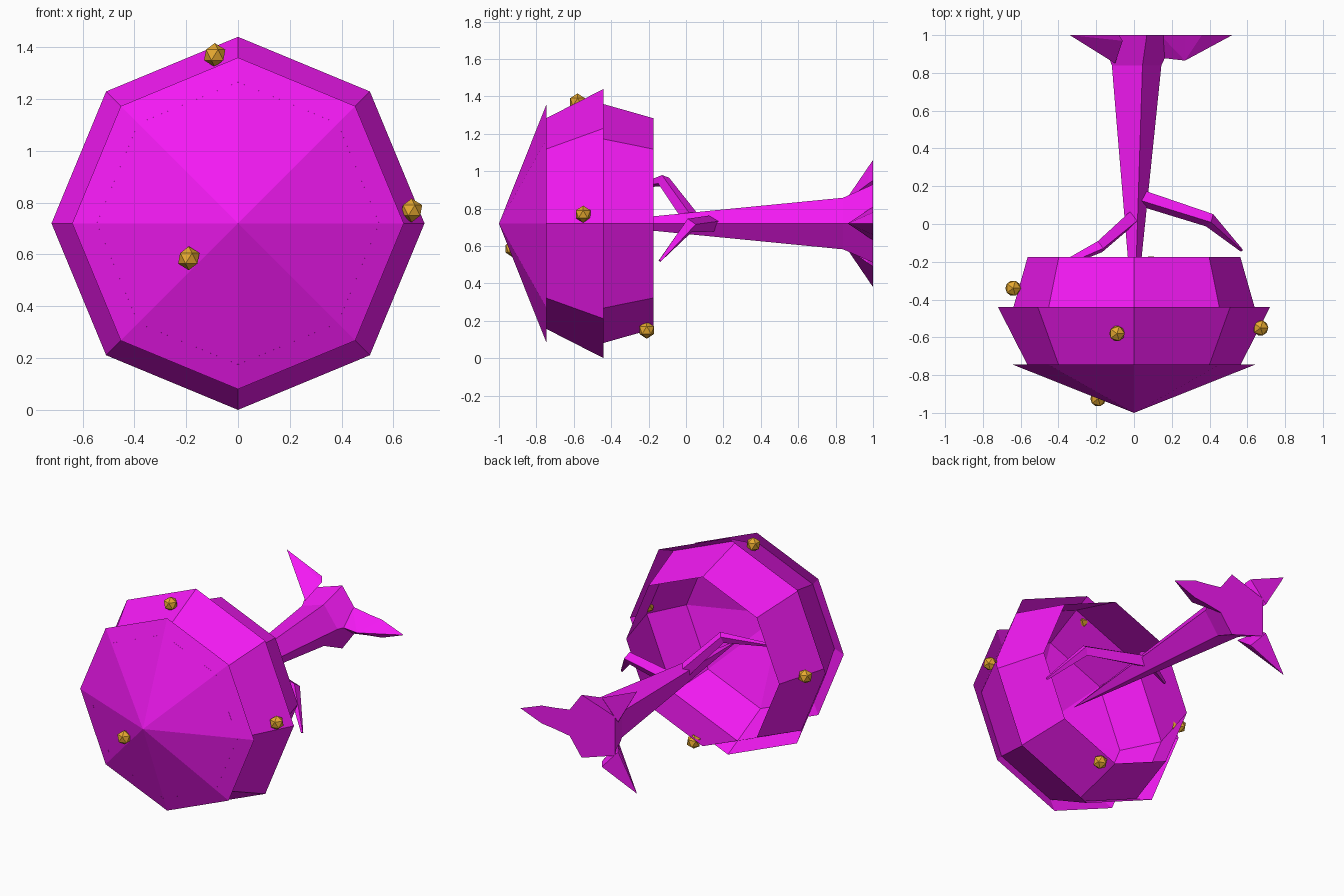
import bpy, bmesh, math
from mathutils import Vector

if "Cube" in bpy.data.objects:
    bpy.data.objects.remove(bpy.data.objects["Cube"])

CZ = 0.72  # height of the long axis


def material(name, color):
    m = bpy.data.materials.new(name)
    m.diffuse_color = color
    m.use_nodes = True
    m.node_tree.nodes["Principled BSDF"].inputs["Base Color"].default_value = m.diffuse_color
    return m


PINK = material("magenta", (0.9, 0.01, 0.9, 1))
GOLD = material("gold", (0.8, 0.4, 0.03, 1))


def finish(name, bm, mat):
    bmesh.ops.recalc_face_normals(bm, faces=bm.faces)
    me = bpy.data.meshes.new(name)
    bm.to_mesh(me)
    bm.free()
    me.materials.append(mat)
    ob = bpy.data.objects.new(name, me)
    bpy.context.collection.objects.link(ob)
    return ob


def skin_rings(bm, rings):
    """Join successive rings (a ring may be a single point)."""
    vs = [[bm.verts.new(p) for p in r] for r in rings]
    for a, b in zip(vs, vs[1:]):
        n = max(len(a), len(b))
        for i in range(n):
            j = (i + 1) % n
            if len(a) == 1:
                bm.faces.new((a[0], b[j], b[i]))
            elif len(b) == 1:
                bm.faces.new((a[i], a[j], b[0]))
            else:
                bm.faces.new((a[i], a[j], b[j], b[i]))
    return vs


def lathe(name, profile, sides, cap_end=False):
    """Revolve (y, radius) points about the long axis."""
    bm = bmesh.new()
    rings = []
    for y, r in profile:
        if r == 0:
            rings.append([(0, y, CZ)])
        else:
            rings.append([(r * math.cos(t), y, CZ + r * math.sin(t))
                          for t in (math.tau * i / sides for i in range(sides))])
    vs = skin_rings(bm, rings)
    if cap_end:
        bm.faces.new(vs[-1])
    return finish(name, bm, PINK)


def branch(name, path, radii, sides=4):
    bm = bmesh.new()
    pts = [Vector(p) for p in path]
    rings = []
    for i, (p, r) in enumerate(zip(pts, radii)):
        if r == 0:
            rings.append([p])
            continue
        d = (pts[min(i + 1, len(pts) - 1)] - pts[max(i - 1, 0)]).normalized()
        u = d.cross(Vector((0, 1, 0.3))).normalized()
        v = d.cross(u)
        rings.append([p + r * (u * math.cos(t) + v * math.sin(t))
                      for t in (math.tau * k / sides for k in range(sides))])
    vs = skin_rings(bm, rings)
    for end in (vs[0], vs[-1]):
        if len(end) > 2:
            bm.faces.new(end)
    return finish(name, bm, PINK)


def hull(name, points):
    bm = bmesh.new()
    for p in points:
        bm.verts.new(p)
    bmesh.ops.convex_hull(bm, input=bm.verts)
    return finish(name, bm, PINK)


# Foliage: three open eight-sided shells
lathe("foliage_top", [(-1, 0), (-0.745, 0.64)], 8)
lathe("foliage_middle", [(-0.783, 0.545), (-0.44, 0.72)], 8)
lathe("foliage_bottom", [(-0.54, 0.667), (-0.175, 0.563)], 8)

# Five-sided tapered trunk
lathe("trunk", [(-0.57, 0), (0.84, 0.145), (1, 0.22)], 5, True)

# Two mirrored root spikes and one long knobbly root
for side, s in (("upper", 1), ("lower", -1)):
    hull(side + "_root", [(-0.10, 0.85, CZ + s * 0.12), (-0.18, 0.97, CZ + s * 0.08),
                          (-0.06, 0.97, CZ + s * 0.21), (-0.2, 1, CZ + s * 0.1),
                          (-0.08, 1, CZ + s * 0.23), (-0.34, 1, CZ + s * 0.34)])
hull("side_root_neck", [(0.14, 0.88, CZ), (0.14, 1, CZ + 0.09), (0.14, 1, CZ - 0.09),
                        (0.27, 0.865, CZ), (0.27, 1, CZ + 0.07), (0.27, 1, CZ - 0.07)])
hull("side_root_tip", [(0.27, 0.865, CZ), (0.27, 1, CZ + 0.07), (0.27, 1, CZ - 0.07),
                       (0.36, 0.925, CZ), (0.36, 1, CZ + 0.06), (0.36, 1, CZ - 0.06),
                       (0.52, 1, CZ)])

# Two bent branches
branch("right_branch", [(0.03, 0.14, 0.72), (0.40, 0.02, 0.71), (0.57, -0.14, 0.52)],
       [0.045, 0.038, 0.008])
branch("left_branch", [(0, 0.04, 0.73), (-0.18, -0.12, 0.95), (-0.45, -0.25, 0.92)],
       [0.045, 0.035, 0.01])

# Round ornaments scattered over the foliage
for i, p in enumerate([(-0.09, -0.58, 1.37), (0.67, -0.55, 0.77), (-0.19, -0.925, 0.585),
                       (0.09, -0.21, 0.15), (-0.64, -0.34, 0.73)]):
    bm = bmesh.new()
    bmesh.ops.create_icosphere(bm, subdivisions=1, radius=0.046)
    finish(f"ornament_{i + 1}", bm, GOLD).location = p
